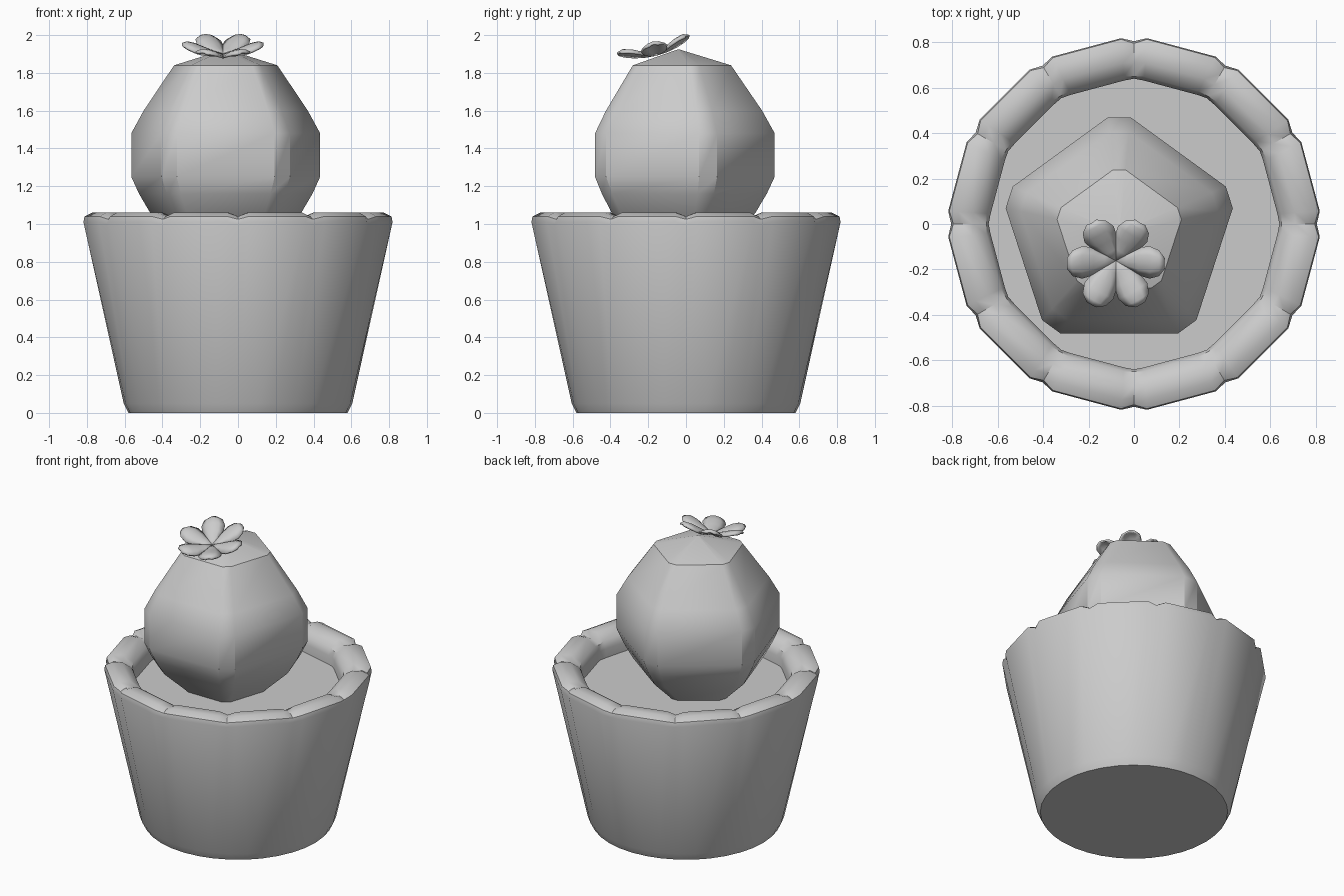
import bpy, bmesh, math
from mathutils import Matrix, Vector

if "Cube" in bpy.data.objects:
    bpy.data.objects.remove(bpy.data.objects["Cube"])


def make_object(name, bm, angle=30):
    bmesh.ops.recalc_face_normals(bm, faces=bm.faces)
    me = bpy.data.meshes.new(name)
    bm.to_mesh(me)
    bm.free()
    ob = bpy.data.objects.new(name, me)
    bpy.context.collection.objects.link(ob)
    bpy.ops.object.select_all(action='DESELECT')
    ob.select_set(True)
    bpy.context.view_layer.objects.active = ob
    bpy.ops.object.shade_smooth_by_angle(angle=math.radians(angle))
    return ob


def loft(bm, rings, cap_start=True, cap_end=True):
    loops = [[bm.verts.new(p) for p in ring] for ring in rings]
    n = len(loops[0])
    for a, b in zip(loops, loops[1:]):
        for i in range(n):
            j = (i + 1) % n
            bm.faces.new((a[i], a[j], b[j], b[i]))
    if cap_start:
        bm.faces.new(loops[0])
    if cap_end:
        bm.faces.new(loops[-1])


def polar(r, deg, z, cx=0, cy=0):
    a = math.radians(deg)
    return (cx + r * math.cos(a), cy + r * math.sin(a), z)


# Pot: 12 lobes separated by creases; flutes widen towards the round foot
def pot_ring(r, z, offset, inset, dip):
    ring = []
    for k in range(12):
        ring += [polar(r - inset, 30 * k, z - dip),
                 polar(r, 30 * k + offset, z),
                 polar(r, 30 * k + 30 - offset, z)]
    return ring


bm = bmesh.new()
loft(bm, [pot_ring(*p) for p in (
    (0.58, 0.00, 10.5, 0, 0),
    (0.605, 0.05, 10.5, 0, 0),
    (0.82, 1.01, 4, 0.015, 0.01),
    (0.815, 1.04, 4, 0.02, 0.015),
    (0.775, 1.06, 4, 0.01, 0.02),
    (0.71, 1.06, 4, 0.0, 0.02),
    (0.65, 1.02, 4, 0.0, 0.01),
    (0.633, 0.97, 4, -0.007, 0),
    (0.633, 0.88, 4, -0.007, 0))], cap_end=False)
make_object("pot", bm, 40)

# Soil
bm = bmesh.new()
loft(bm, [[polar(0.645, 30 * k, z) for k in range(12)] for z in (0.86, 0.91)])
make_object("soil", bm)

# Cactus: five-sided body with narrow chamfered ribs
CX, CY = -0.065, -0.04
profile = ((0.24, 0.90), (0.41, 1.06), (0.47, 1.16), (0.512, 1.25),
           (0.512, 1.48), (0.445, 1.60), (0.28, 1.84), (0.002, 1.925))
bm = bmesh.new()
loft(bm, [[polar(r, 90 + 72 * k + s, z, CX, CY) for k in range(5) for s in (-5.6, 5.6)]
          for r, z in profile])
make_object("cactus_body", bm, 33)

# Flower: six cupped petals, tilted towards the front
bm = bmesh.new()
stations = ((0.0, 0.004, 0.0), (0.05, 0.034, 0.004), (0.10, 0.060, 0.015),
            (0.15, 0.071, 0.032), (0.19, 0.056, 0.047), (0.213, 0.022, 0.052))
for k in range(6):
    turn = Matrix.Rotation(math.radians(60 * k), 4, 'Z')
    rows = []
    for x, w, z in stations:
        rows.append([bm.verts.new(turn @ Vector((x, w * t, z + 0.35 * w * (1 - t * t))))
                     for t in (-1, -0.5, 0, 0.5, 1)])
    for a, b in zip(rows, rows[1:]):
        for i in range(4):
            bm.faces.new((a[i], b[i], b[i + 1], a[i + 1]))
flower = make_object("flower", bm, 50)
flower.location = (-0.08, -0.16, 1.895)
flower.rotation_euler = (math.radians(14), 0, 0)
thick = flower.modifiers.new("thickness", 'SOLIDIFY')
thick.thickness = 0.012
thick.offset = 0
